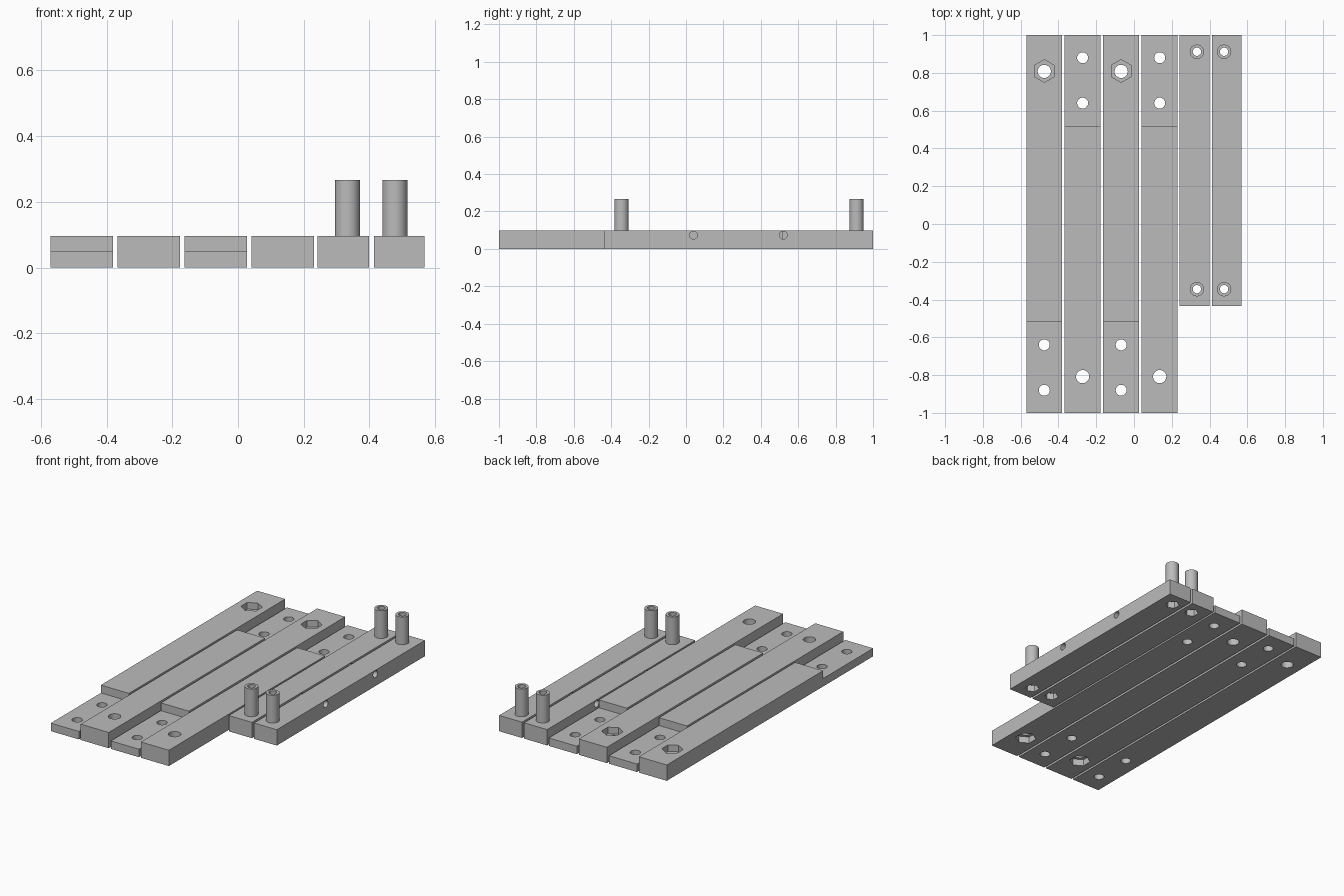
import bpy, math
from mathutils import Matrix

if "Cube" in bpy.data.objects:
    bpy.data.objects.remove(bpy.data.objects["Cube"])

GREY = bpy.data.materials.new("plain grey")
GREY.diffuse_color = (0.5, 0.5, 0.5, 1)
GREY.use_nodes = True
GREY.node_tree.nodes["Principled BSDF"].inputs["Base Color"].default_value = GREY.diffuse_color
H = 0.097          # bar thickness
STEP = 0.049       # thickness of the lapped end


def box(name, x0, x1, y0, y1, z0, z1):
    bpy.ops.mesh.primitive_cube_add(size=1)
    ob = bpy.context.object
    ob.name = name
    ob.data.transform(Matrix.Translation(((x0 + x1) / 2, (y0 + y1) / 2, (z0 + z1) / 2))
                      @ Matrix.Diagonal((x1 - x0, y1 - y0, z1 - z0, 1)))
    return ob


def prism(x, y, z0, z1, r, sides=32):
    bpy.ops.mesh.primitive_cylinder_add(vertices=sides, radius=r, depth=z1 - z0)
    ob = bpy.context.object
    ob.data.transform(Matrix.Translation((x, y, (z0 + z1) / 2)))
    return ob


def side_hole(x0, x1, y, z, r):
    bpy.ops.mesh.primitive_cylinder_add(vertices=32, radius=r, depth=x1 - x0)
    ob = bpy.context.object
    ob.data.transform(Matrix.Translation(((x0 + x1) / 2, y, z))
                      @ Matrix.Rotation(math.pi / 2, 4, 'Y'))
    return ob


def combine(target, parts, operation):
    """Apply one boolean per part, then remove the helper."""
    for part in parts:
        part.hide_render = True
        mod = target.modifiers.new("cut", 'BOOLEAN')
        mod.operation, mod.solver, mod.object = operation, 'EXACT', part
        bpy.context.view_layer.objects.active = target
        bpy.ops.object.modifier_apply(modifier=mod.name)
        bpy.data.objects.remove(part)


def finish(ob):
    ob.data.materials.clear()
    ob.data.materials.append(GREY)
    bpy.ops.object.select_all(action='DESELECT')
    ob.select_set(True)
    bpy.context.view_layer.objects.active = ob
    bpy.ops.object.shade_smooth_by_angle(angle=math.radians(30))


# Long lapped bars: alternate ones have the lap at the front or the back
for i, x in enumerate((-0.475, -0.272, -0.068, 0.136)):
    s = 1 if i % 2 == 0 else -1          # side of the hex pocket end
    bar = box(f"long_bar_{i + 1}", x - 0.095, x + 0.095, -1, 1, 0, H)
    lap = sorted((-s * 0.515, -s * 1.1))
    cuts = [box("lap_cut", x - 0.2, x + 0.2, lap[0], lap[1], STEP, 0.3)]
    cuts += [prism(x, -s * y, -0.1, 0.2, 0.029) for y in (0.64, 0.88)]
    cuts.append(prism(x, s * 0.808, -0.1, 0.2, 0.035))
    z0, z1 = (H - 0.04, 0.2) if s > 0 else (-0.1, 0.04)
    cuts.append(prism(x, s * 0.81, z0, z1, 0.06, 6))
    combine(bar, cuts, 'DIFFERENCE')
    finish(bar)

# Short bars with hollow posts, nut pockets below and cross holes
for i, (x0, x1, px) in enumerate(((0.242, 0.399, 0.333), (0.413, 0.568, 0.477))):
    bar = box(f"short_post_bar_{i + 1}", x0, x1, -0.435, 1, 0, H)
    ends = (-0.345, 0.912)
    combine(bar, [prism(px, y, 0.06, 0.267, 0.038) for y in ends], 'UNION')
    cuts = [prism(px, y, -0.1, 0.4, 0.022) for y in ends]
    cuts += [prism(px, y, -0.1, 0.04, 0.04, 6) for y in ends]
    cuts += [side_hole(x0 - 0.1, x1 + 0.1, y, 0.073, 0.021) for y in (0.04, 0.52)]
    combine(bar, cuts, 'DIFFERENCE')
    finish(bar)
